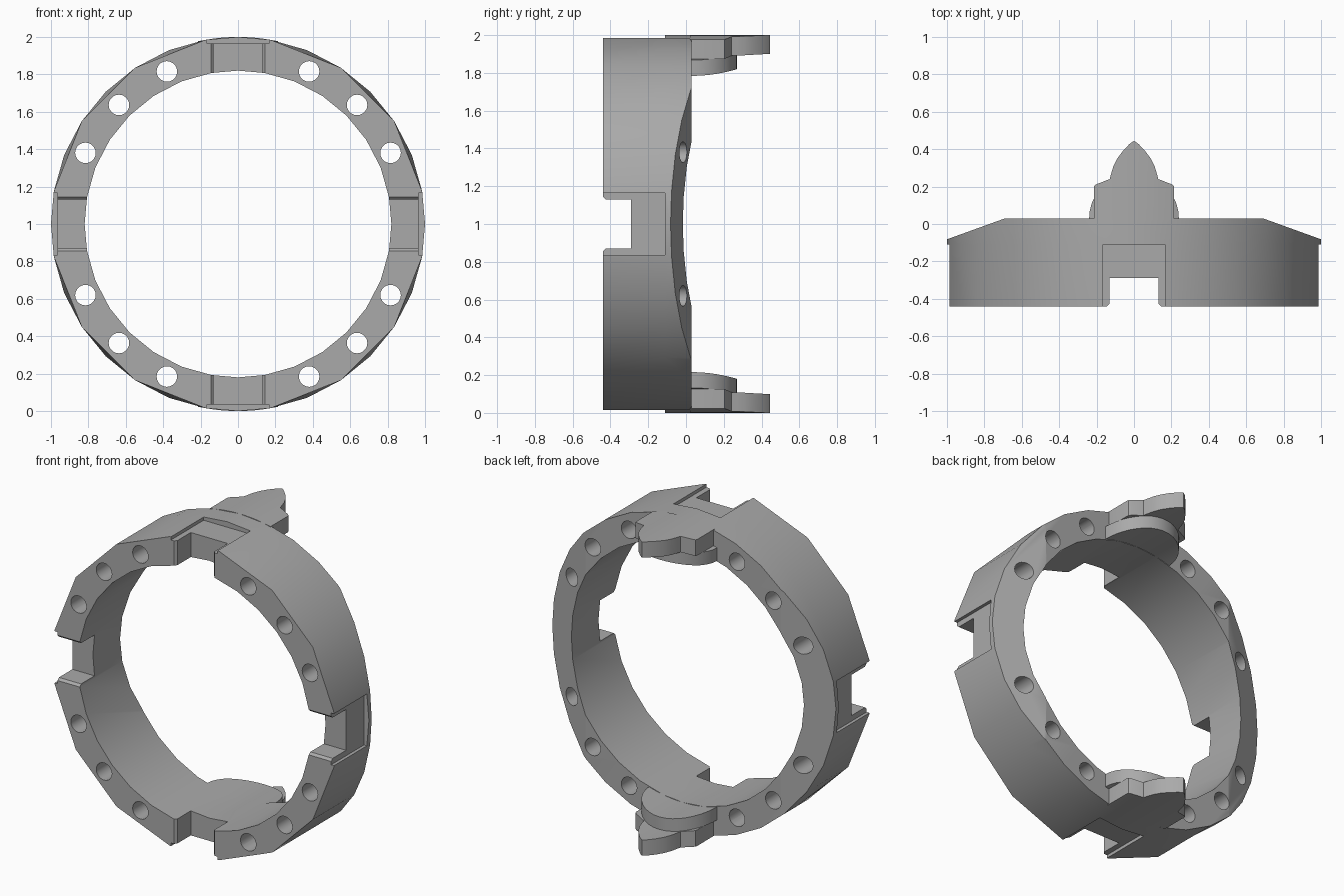
import bpy, bmesh, math
from mathutils import Vector, Matrix

if "Cube" in bpy.data.objects:
    bpy.data.objects.remove(bpy.data.objects["Cube"])

grey = bpy.data.materials.new("plain grey")
grey.diffuse_color = (0.4, 0.4, 0.4, 1)
grey.use_nodes = True
grey.node_tree.nodes["Principled BSDF"].inputs["Base Color"].default_value = grey.diffuse_color
CENTRE = Vector((0, 0, 1))


def finish(bm, name):
    bmesh.ops.recalc_face_normals(bm, faces=bm.faces)
    me = bpy.data.meshes.new(name)
    bm.to_mesh(me)
    bm.free()
    ob = bpy.data.objects.new(name, me)
    bpy.context.collection.objects.link(ob)
    me.materials.append(grey)
    return ob


def prism(bm, pts, offset, turn=0):
    """Extrude a polygon by an offset, turned about the ring axis."""
    m = Matrix.Translation(CENTRE) @ Matrix.Rotation(turn, 4, 'Y')
    a = [bm.verts.new(m @ Vector(p)) for p in pts]
    b = [bm.verts.new(m @ (Vector(p) + Vector(offset))) for p in pts]
    n = len(pts)
    bm.faces.new(a)
    bm.faces.new(b[::-1])
    for i in range(n):
        bm.faces.new((a[i], a[(i + 1) % n], b[(i + 1) % n], b[i]))


def smooth(ob):
    bpy.ops.object.select_all(action='DESELECT')
    ob.select_set(True)
    bpy.context.view_layer.objects.active = ob
    bpy.ops.object.shade_smooth_by_angle(angle=math.radians(30))


# Ring body: coarse at the front edge, rounder at the back
step = 70 / 6
angles = []
for q in range(4):
    angles += [(q * 90, 1.0)]
    angles += [(q * 90 + 10 + k * step, 1.0 if k % 2 == 0 else math.cos(math.radians(step)))
               for k in range(7)]
bm = bmesh.new()
loops = []
for deg, front_r in angles:
    c, s = math.cos(math.radians(deg)), math.sin(math.radians(deg))
    section = [(front_r, -0.44), (1.0, -0.11), (1.0, 0.03), (0.82, 0.03), (0.82, -0.44)]
    loops.append([bm.verts.new((r * c, y, 1 + r * s)) for r, y in section])
for i, a in enumerate(loops):
    b = loops[(i + 1) % len(loops)]
    for j in range(5):
        k = (j + 1) % 5
        bm.faces.new((a[j], a[k], b[k], b[j]))
ring = finish(bm, "ring_body")

# Cutters: sloped back corners, shallow outer recesses, front notches, holes
slopes, recesses, notches, holes = (bmesh.new() for _ in range(4))
for sx in (-1, 1):
    prism(slopes, [(sx * 0.69, 0.03, -1.2), (sx * 1.1, -0.118, -1.2),
                   (sx * 1.1, 0.2, -1.2), (sx * 0.69, 0.2, -1.2)], (0, 0, 2.4))
half = [(0.13, -0.29), (0.13, -0.425), (0.145, -0.441), (0.145, -0.5)]
outline = half + [(-x, y) for x, y in reversed(half)]
for q in range(4):
    turn = q * math.pi / 2
    prism(recesses, [(-0.165, -0.5, 0.965), (0.165, -0.5, 0.965),
                     (0.165, -0.11, 0.965), (-0.165, -0.11, 0.965)], (0, 0, 0.2), turn)
    prism(notches, [(x, y, 0.7) for x, y in outline], (0, 0, 0.5), turn)
    for deg in (25, 45, 65):
        a = math.radians(deg)
        prism(holes, [(0.9 * math.cos(a) + 0.055 * math.cos(t * math.pi / 10), -0.6,
                       0.9 * math.sin(a) + 0.055 * math.sin(t * math.pi / 10))
                      for t in range(20)], (0, 0.9, 0), turn)
cutters = []
for bm, name in ((slopes, "slope_cutter"), (recesses, "recess_cutter"),
                 (notches, "notch_cutter"), (holes, "hole_cutter")):
    cutter = finish(bm, name)
    cutter.hide_render = True
    cutters.append(cutter)
    mod = ring.modifiers.new(name, 'BOOLEAN')
    mod.operation, mod.solver, mod.object = 'DIFFERENCE', 'EXACT', cutter
graph = bpy.context.evaluated_depsgraph_get()
cut_mesh = bpy.data.meshes.new_from_object(ring.evaluated_get(graph))
ring.modifiers.clear()
ring.data = cut_mesh
for cutter in cutters:
    bpy.data.objects.remove(cutter)
smooth(ring)


def curved_tab(name, half_profile, r_in, r_out, side):
    """Plate following the ring's curve; the profile gives its rear edge y at each x."""
    stations = [(-x, y) for x, y in reversed(half_profile[1:])] + half_profile
    bm = bmesh.new()
    rows = []
    for x, y in stations:
        rows.append([bm.verts.new((x, yy, 1 + side * math.sqrt(r * r - x * x)))
                     for yy, r in ((0.02, r_in), (y, r_in), (y, r_out), (0.02, r_out))])
    for a, b in zip(rows, rows[1:]):
        for j in range(4):
            k = (j + 1) % 4
            bm.faces.new((a[j], a[k], b[k], b[j]))
    bm.faces.new(rows[0])
    bm.faces.new(rows[-1])
    smooth(finish(bm, name))


# Pointed outer tabs and rounded inner tabs, top and bottom
pointed = [(0, 0.445), (0.025, 0.427), (0.06, 0.39), (0.09, 0.35), (0.11, 0.31),
           (0.122, 0.27), (0.13, 0.24), (0.2, 0.213), (0.212, 0.205), (0.215, 0.195)]
rounded = [(0.24 * math.sin(math.radians(d)), 0.03 + 0.24 * math.cos(math.radians(d)))
           for d in range(0, 91, 10)]
for label, side in (("top", 1), ("bottom", -1)):
    curved_tab(label + "_pointed_tab", pointed, 0.9, 1.0, side)
    curved_tab(label + "_rounded_tab", rounded, 0.82, 0.9, side)
